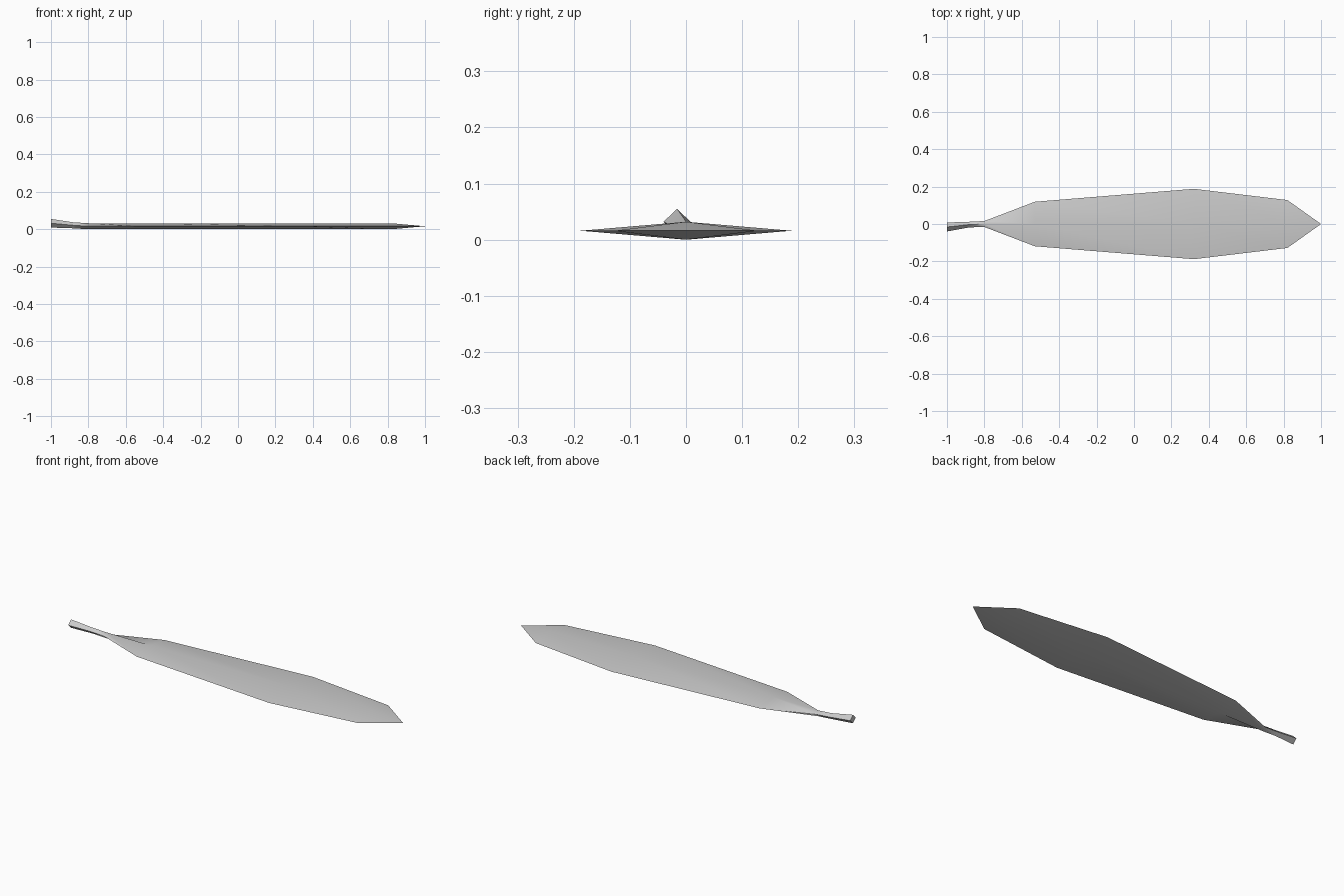
import bpy
import bmesh

cube = bpy.data.objects.get("Cube")
if cube:
    bpy.data.objects.remove(cube, do_unlink=True)

# Single grey material
grey = bpy.data.materials.new("plain grey")
grey.use_nodes = True
color = (0.6, 0.6, 0.6, 1.0)
grey.diffuse_color = color
grey.node_tree.nodes["Principled BSDF"].inputs["Base Color"].default_value = color

# Diamond sections from stem end to blade: x, centre y, centre z, half width, half height
sections = [
    (-1.0, -0.016, 0.032, 0.024, 0.023),
    (-0.88, -0.003, 0.021, 0.015, 0.016),
    (-0.80, 0, 0.016, 0.016, 0.016),
    (-0.53, 0, 0.016, 0.119, 0.016),
    (0.32, 0, 0.016, 0.188, 0.016),
    (0.82, 0, 0.016, 0.128, 0.016),
]

bm = bmesh.new()
rings = []
for x, y, z, w, h in sections:
    corners = ((w, 0), (0, h), (-w, 0), (0, -h))
    rings.append([bm.verts.new((x, y + dy, z + dz)) for dy, dz in corners])

# Skin between neighbouring sections
for a, b in zip(rings, rings[1:]):
    for i in range(4):
        j = (i + 1) % 4
        bm.faces.new((a[i], a[j], b[j], b[i]))

# Stem end cap and pointed blade tip
bm.faces.new(rings[0])
tip = bm.verts.new((1.0, 0, 0.016))
for i in range(4):
    bm.faces.new((rings[-1][i], rings[-1][(i + 1) % 4], tip))
bmesh.ops.recalc_face_normals(bm, faces=bm.faces)

mesh = bpy.data.meshes.new("leaf")
bm.to_mesh(mesh)
bm.free()
mesh.materials.append(grey)
leaf = bpy.data.objects.new("leaf", mesh)
bpy.context.collection.objects.link(leaf)

# Soft ridge, crisp rim
bpy.ops.object.select_all(action="DESELECT")
leaf.select_set(True)
bpy.context.view_layer.objects.active = leaf
bpy.ops.object.shade_smooth_by_angle(angle=0.6)
